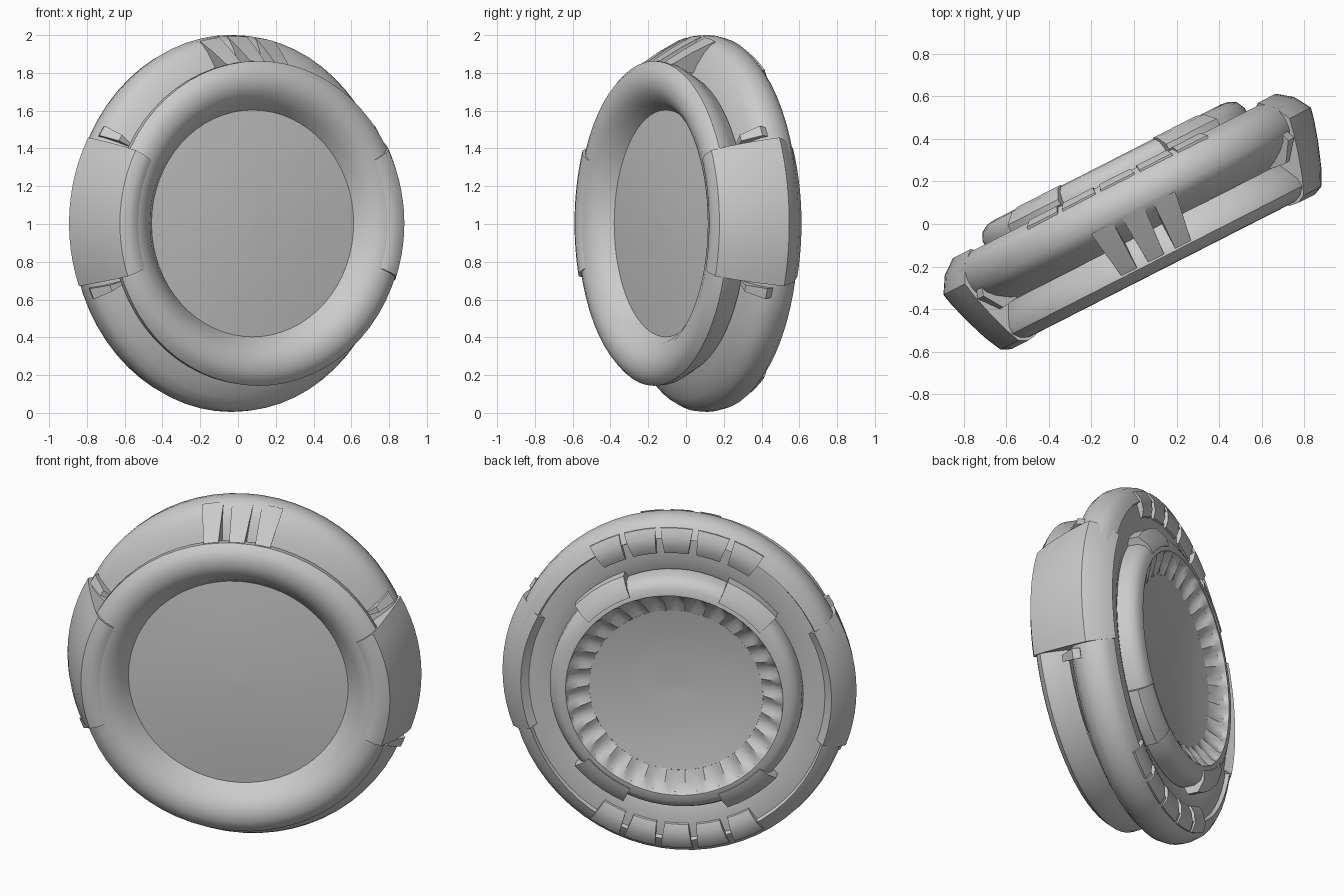
import bpy, math
from mathutils import Vector

if "Cube" in bpy.data.objects:
    bpy.data.objects.remove(bpy.data.objects["Cube"])

# Frame of the turned disc: U across, N out of the front, Z up
ANG = math.radians(27)
U = Vector((math.cos(ANG), math.sin(ANG), 0))
N = Vector((math.sin(ANG), -math.cos(ANG), 0))
C = Vector((0, 0, 1.003)) + U * 0.02


def place(r, d, a, squash=1.0):
    return C + N * d + U * (r * math.cos(a) * squash) + Vector((0, 0, r * math.sin(a)))


def make(name, verts, faces, sharp=35):
    me = bpy.data.meshes.new(name)
    me.from_pydata([tuple(v) for v in verts], [], faces)
    ob = bpy.data.objects.new(name, me)
    bpy.context.collection.objects.link(ob)
    bpy.ops.object.select_all(action='DESELECT')
    ob.select_set(True)
    bpy.context.view_layer.objects.active = ob
    bpy.ops.object.mode_set(mode='EDIT')
    bpy.ops.mesh.select_all(action='SELECT')
    bpy.ops.mesh.normals_make_consistent(inside=False)
    bpy.ops.object.mode_set(mode='OBJECT')
    bpy.ops.object.shade_smooth_by_angle(angle=math.radians(sharp))
    return ob


def revolve(name, prof, segs=64, squash=1.0, warp=None):
    """Turn a (radius, depth) profile fully around the disc axis."""
    verts, faces, n = [], [], len(prof)
    for i in range(segs):
        a = 2 * math.pi * i / segs
        for k, (r, d) in enumerate(prof):
            if warp:
                r, d = warp(i, k, r, d)
            verts.append(place(r, d, a, squash))
    for i in range(segs):
        j = (i + 1) % segs
        for k in range(n - 1):
            faces.append((i * n + k, j * n + k, j * n + k + 1, i * n + k + 1))
    return make(name, verts, faces)


def sector(name, prof, mid, half, segs=4, squash=1.0, taper=1.0):
    """Solid block: closed profile swept over part of the circle (degrees)."""
    verts, faces, n = [], [], len(prof)
    rmax = max(p[0] for p in prof)
    rmin = min(p[0] for p in prof)
    for i in range(segs + 1):
        t = 2 * i / segs - 1
        for r, d in prof:
            w = taper + (1 - taper) * (r - rmin) / (rmax - rmin)
            verts.append(place(r, d, math.radians(mid + t * half * w), squash))
    for i in range(segs):
        for k in range(n):
            m = (k + 1) % n
            faces.append((i * n + k, (i + 1) * n + k, (i + 1) * n + m, i * n + m))
    faces += [tuple(range(n)), tuple(range(segs * n, segs * n + n))]
    return make(name, verts, faces)


# Front: domed lens and the rolled front ring
revolve("lens", [(0.001, 0.16), (0.2, 0.157), (0.4, 0.147), (0.61, 0.13)])
revolve("front_ring", [(0.6, 0.13), (0.64, 0.19), (0.69, 0.232), (0.74, 0.25),
                       (0.79, 0.248), (0.83, 0.232), (0.86, 0.2), (0.857, 0.16),
                       (0.83, 0.11), (0.80, 0.06)])

# Main body: shallow groove, wide rim and stepped back
revolve("body_rim", [(0.80, 0.06), (0.86, 0.04), (0.93, 0.005), (0.975, -0.03),
                     (0.995, -0.07), (0.998, -0.12), (0.985, -0.175),
                     (0.95, -0.21), (0.90, -0.232), (0.89, -0.21),
                     (0.78, -0.215), (0.70, -0.19)], squash=0.935)

# Back ring with a fluted throat and a shallow bowl closing it
revolve("back_ring", [(0.69, -0.16), (0.69, -0.25), (0.67, -0.29), (0.635, -0.31), (0.595, -0.315)])
FL = 30


def flute(i, k, r, d):
    s = abs(math.sin(math.pi * i / 4))
    return r + 0.018 * s * (k in (1, 2)), d + 0.02 * s * (k in (1, 2))


revolve("fluted_throat", [(0.595, -0.315), (0.57, -0.305), (0.52, -0.275), (0.475, -0.245)],
        segs=FL * 4, warp=flute)
revolve("back_bowl", [(0.475, -0.245), (0.35, -0.225), (0.2, -0.212), (0.001, -0.205)])

# Side grips wrapping from the front ring around to the back
grip = [(0.625, 0.14), (0.68, 0.21), (0.75, 0.256), (0.80, 0.262), (0.845, 0.242),
        (0.885, 0.16), (0.925, 0.05), (0.955, -0.05), (0.968, -0.11), (0.92, -0.19),
        (0.85, -0.243), (0.815, -0.215), (0.75, -0.17)]
fin = [(0.78, 0.06), (0.88, 0.07), (0.955, -0.02), (0.94, -0.06), (0.8, -0.05)]
for side, mid in (("right", 4), ("left", 176)):
    sector(side + "_grip", grip, mid, 24, 12, taper=0.92)
    for s in (-1, 1):
        sector(side + "_grip_fin", fin, mid + s * 27, 1.8, 2, taper=0.2)

# Teeth bridging the groove at the top front
tooth = [(0.81, 0.03), (0.82, 0.12), (0.86, 0.19), (0.93, 0.07), (0.99, -0.05), (0.9, -0.05)]
for a in (-9.5, 0, 9.5):
    sector("top_tooth", tooth, 90 + a, 3.4, 2, taper=0.75)

# Back clips at top and bottom of the body, and clips on the back ring
clip = [(0.80, -0.19), (0.81, -0.225), (0.85, -0.24), (0.91, -0.24), (0.955, -0.215), (0.95, -0.18)]
ring_clip = [(0.62, -0.2), (0.62, -0.32), (0.67, -0.31), (0.73, -0.265), (0.73, -0.18)]
for base in (90, 270):
    for a in (-26, -13, 0, 13, 26):
        sector("back_clip", clip, base + a, 5.6, 3, squash=0.95, taper=0.85)
    for a in (-36, 36):
        sector("ring_clip", ring_clip, base + a, 13, 5)
